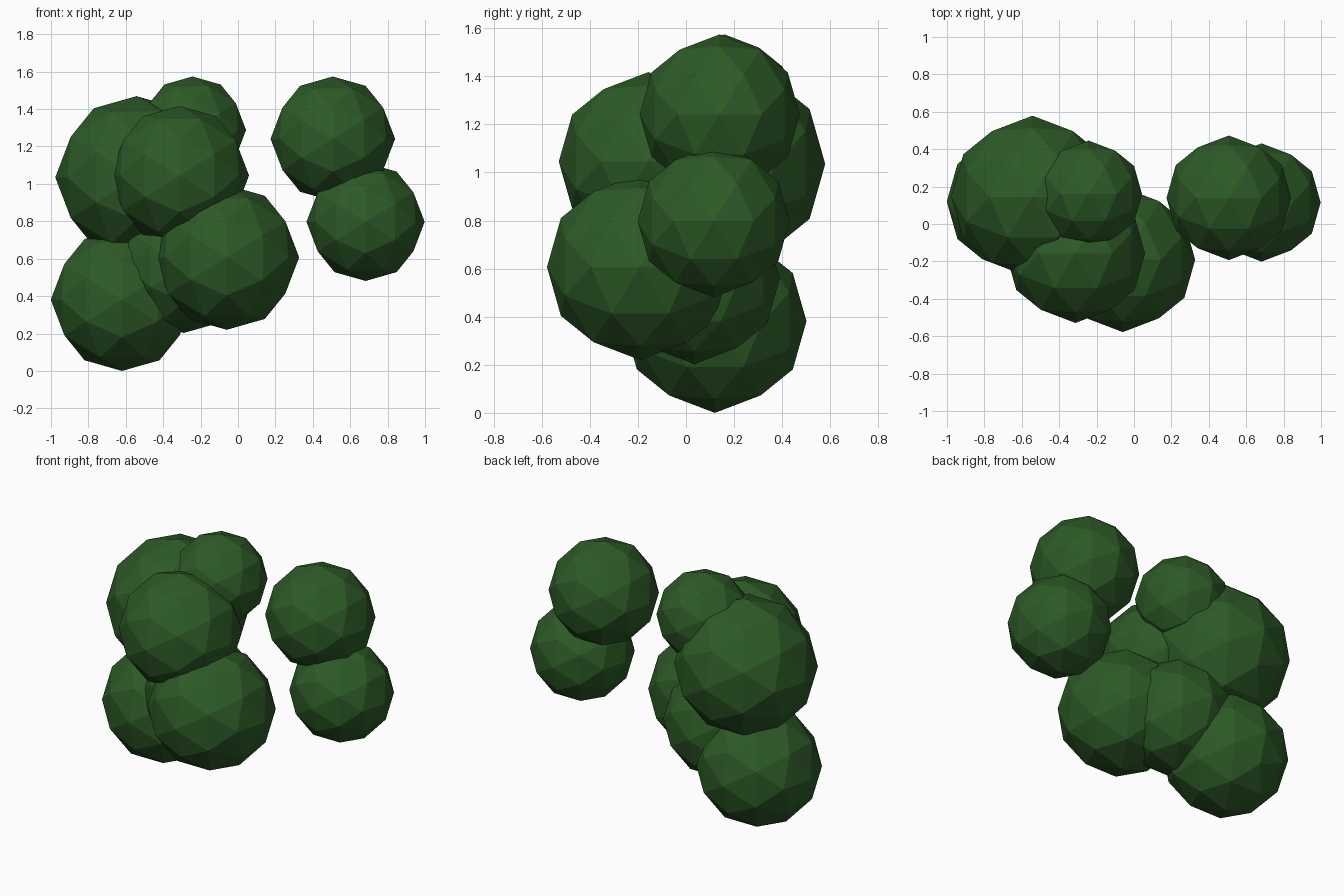
import bpy, bmesh, math
from mathutils import Matrix

if "Cube" in bpy.data.objects:
    bpy.data.objects.remove(bpy.data.objects["Cube"])

leaf = bpy.data.materials.new("leaf_green")
leaf.diffuse_color = (0.026, 0.102, 0.020, 1)
leaf.use_nodes = True
leaf.node_tree.nodes["Principled BSDF"].inputs["Base Color"].default_value = leaf.diffuse_color

# Turn each ball so its two-fold axes line up with x, y and z
TURN = Matrix.Rotation(-math.atan(2 / (1 + math.sqrt(5))), 4, 'Y')


def foliage_ball(name, x, y, z, r):
    bm = bmesh.new()
    bmesh.ops.create_icosphere(bm, subdivisions=2, radius=r, matrix=TURN)
    mesh = bpy.data.meshes.new(name)
    bm.to_mesh(mesh)
    bm.free()
    mesh.materials.append(leaf)
    ob = bpy.data.objects.new(name, mesh)
    ob.location = (x, y, z)
    bpy.context.collection.objects.link(ob)


# Main clump on the left, and a separate pair on the right
foliage_ball("lower_left_foliage", -0.62, 0.12, 0.381, 0.381)
foliage_ball("lower_middle_foliage", -0.29, 0.035, 0.558, 0.355)
foliage_ball("lower_front_foliage", -0.06, -0.191, 0.607, 0.387)
foliage_ball("upper_left_foliage", -0.543, 0.145, 1.035, 0.434)
foliage_ball("upper_front_foliage", -0.313, -0.157, 1.045, 0.372)
foliage_ball("top_foliage", -0.243, 0.16, 1.288, 0.286)
foliage_ball("upper_right_foliage", 0.507, 0.14, 1.241, 0.333)
foliage_ball("lower_right_foliage", 0.682, 0.115, 0.797, 0.316)
